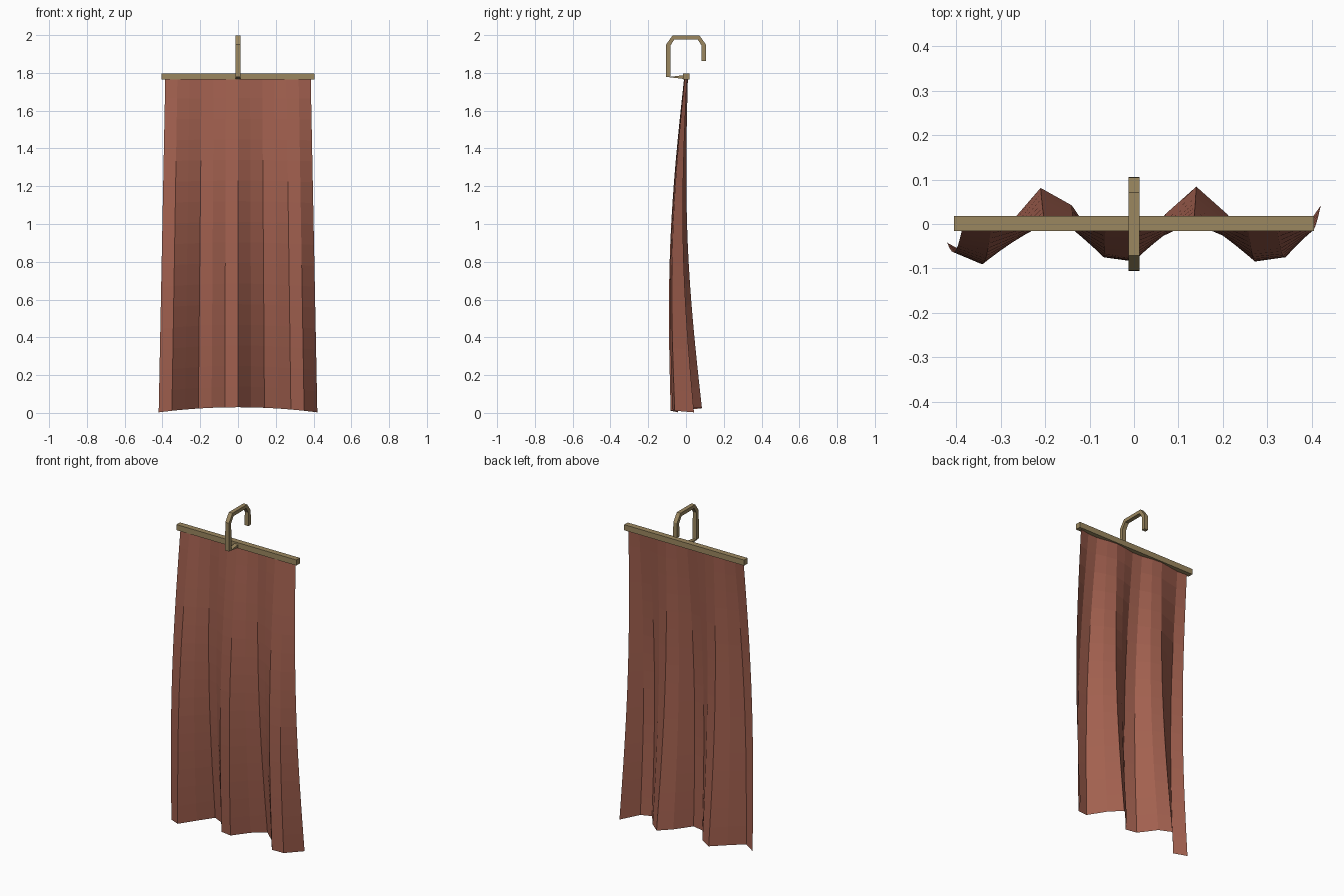
import bpy
import bmesh
import math
from mathutils import Vector

if "Cube" in bpy.data.objects:
    bpy.data.objects.remove(bpy.data.objects["Cube"])


def material(name, rgb):
    m = bpy.data.materials.new(name)
    m.diffuse_color = (*rgb, 1.0)
    m.use_nodes = True
    m.node_tree.nodes["Principled BSDF"].inputs["Base Color"].default_value = m.diffuse_color
    return m


CLOTH = material("rust red cloth", (0.36, 0.117, 0.078))
BRASS = material("dull brass", (0.33, 0.245, 0.117))


def add_object(name, bm, mat):
    mesh = bpy.data.meshes.new(name)
    bm.to_mesh(mesh)
    bm.free()
    mesh.materials.append(mat)
    obj = bpy.data.objects.new(name, mesh)
    bpy.context.collection.objects.link(obj)
    return obj


# Hanging cloth: folds deepen and the sheet flares towards the hem
COLS, ROWS, TOP = 12, 16, 1.775
bm = bmesh.new()
grid = []
for r in range(ROWS + 1):
    t = r / ROWS
    row = []
    for c in range(COLS + 1):
        u = c / COLS
        s = 2 * u - 1
        x = s * (0.385 + 0.035 * t)
        fold = math.cos(5 * math.pi * u + 2 * math.pi / 3)
        y = (0.010 + 0.074 * t) * fold - 0.038 * math.sin(math.pi * t)
        hem = 0.003 + 0.027 * (1 - s * s)
        z = TOP + (hem - TOP) * t
        row.append(bm.verts.new((x, y, z)))
    grid.append(row)
for r in range(ROWS):
    for c in range(COLS):
        bm.faces.new((grid[r][c], grid[r + 1][c],
                      grid[r + 1][c + 1], grid[r][c + 1]))
add_object("hanging_cloth", bm, CLOTH)

# Crossbar along the top of the cloth
bm = bmesh.new()
bmesh.ops.create_cube(bm, size=1.0)
bmesh.ops.scale(bm, vec=(0.81, 0.034, 0.034), verts=bm.verts)
bmesh.ops.translate(bm, vec=(0, 0.001, 1.781), verts=bm.verts)
add_object("crossbar", bm, BRASS)

# Square-section hook: (y, z) path points with the direction each ring faces
R = 0.0115
path = [
    ((0.000, 1.778), (-1, 0)),
    ((-0.094, 1.779), (0, 1)),
    ((-0.094, 1.947), (0.33, 1)),
    ((-0.066, 1.9885), (1, 0.45)),
    ((0.066, 1.9885), (1, -0.45)),
    ((0.094, 1.947), (0.33, -1)),
    ((0.094, 1.862), (0, -1)),
]
bm = bmesh.new()
rings = []
for (y, z), (dy, dz) in path:
    centre = Vector((0, y, z))
    side = Vector((1, 0, 0))
    out = side.cross(Vector((0, dy, dz)).normalized())
    rings.append([bm.verts.new(centre + side * a * 0.0125 + out * b * R)
                  for a, b in ((-1, -1), (1, -1), (1, 1), (-1, 1))])
for a, b in zip(rings, rings[1:]):
    for i in range(4):
        j = (i + 1) % 4
        bm.faces.new((a[i], a[j], b[j], b[i]))
bm.faces.new(rings[0])
bm.faces.new(rings[-1])
bmesh.ops.recalc_face_normals(bm, faces=bm.faces)
add_object("hook", bm, BRASS)
